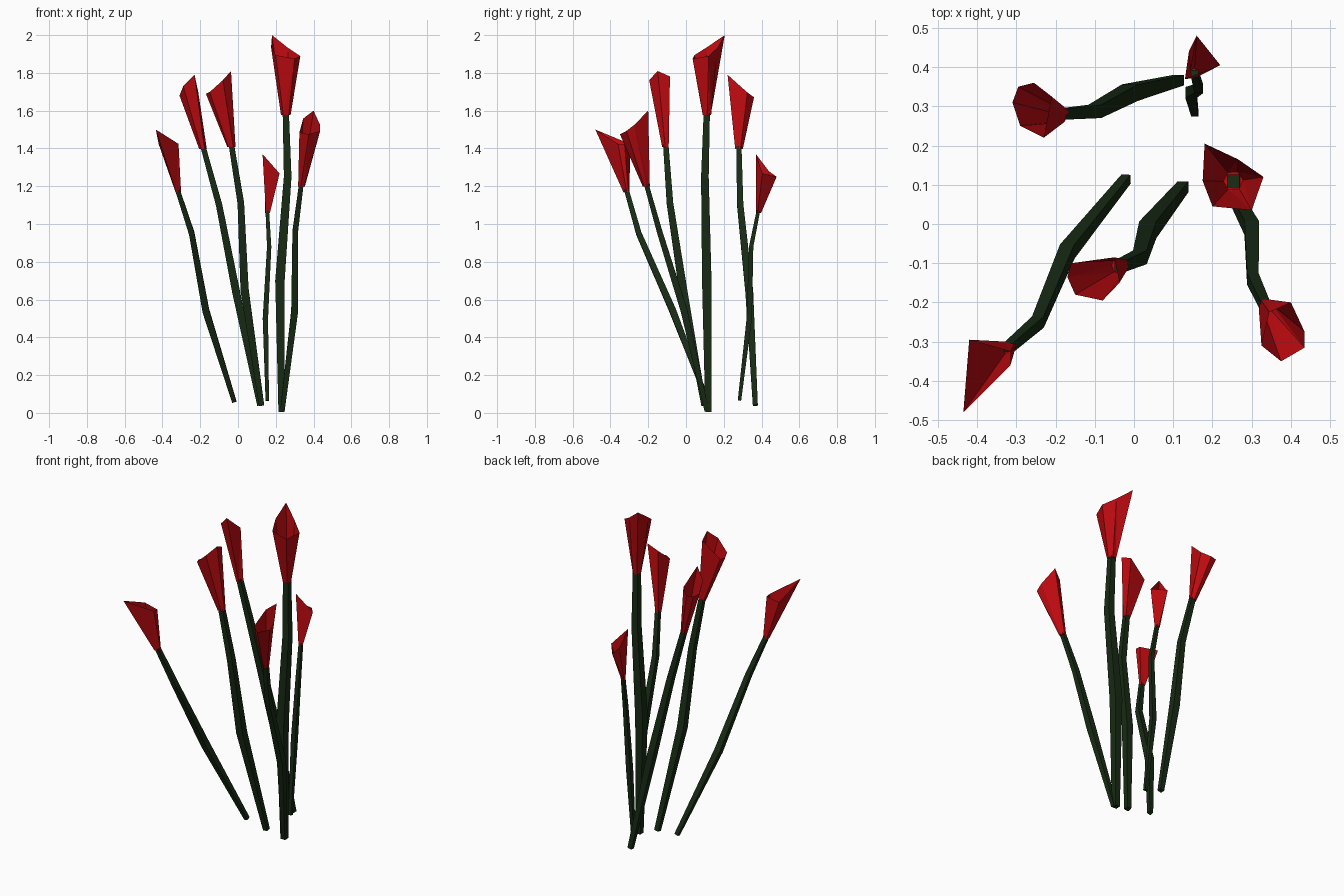
import bpy, bmesh
from math import cos, sin, tau
from mathutils import Vector

if "Cube" in bpy.data.objects:
    bpy.data.objects.remove(bpy.data.objects["Cube"])


def material(name, rgb):
    m = bpy.data.materials.new(name)
    m.diffuse_color = (*rgb, 1)
    m.use_nodes = True
    m.node_tree.nodes["Principled BSDF"].inputs["Base Color"].default_value = m.diffuse_color
    return m


GREEN = material("stem_green", (0.009, 0.024, 0.007))
RED = material("petal_red", (0.5, 0.003, 0.005))
SIDES = 4
TAPER = (0.75, 1.18, 0.95, 0.78)


def loft(name, rings, mat, close_top):
    """Skin a series of equal-sized rings; the bottom is always closed."""
    bm = bmesh.new()
    rows = [[bm.verts.new(p) for p in ring] for ring in rings]
    n = len(rows[0])
    for a, b in zip(rows, rows[1:]):
        for i in range(n):
            j = (i + 1) % n
            bm.faces.new((a[i], a[j], b[j], b[i]))
    bm.faces.new(rows[0][::-1])
    if close_top:
        bm.faces.new(rows[-1])
    else:
        bmesh.ops.triangulate(bm, faces=bm.faces)
    me = bpy.data.meshes.new(name)
    bm.to_mesh(me)
    bm.free()
    me.materials.append(mat)
    bpy.context.collection.objects.link(bpy.data.objects.new(name, me))


def flower(label, radius, path, rim, z_low, z_tip):
    """path: stem points, bottom up. rim: counterclockwise (x, y), pointed tip first."""
    # bent, tapered square stem
    pts = [Vector(p) for p in path]
    rings = []
    for i, p in enumerate(pts):
        along = pts[min(i + 1, len(pts) - 1)] - pts[max(i - 1, 0)]
        turn = Vector((0, 0, 1)).rotation_difference(along)
        r = radius * TAPER[i]
        angles = [tau * (k + 0.5) / SIDES for k in range(SIDES)]
        rings.append([p + turn @ Vector((r * cos(a), r * sin(a), 0)) for a in angles])
    loft("stem_" + label, rings, GREEN, True)

    # open flower cup, its rim rising to one tip
    xy = [Vector((x, y, 0)) for x, y in rim]
    mid = sum(xy, Vector()) / len(xy)
    up = (xy[0] - mid).normalized()
    reach = [(p - mid).dot(up) for p in xy]
    lo, hi = min(reach), max(reach)
    top = []
    for p, q in zip(xy, reach):
        t = max(0.0, (q - lo) / (hi - lo)) ** 1.6
        top.append(Vector((p.x, p.y, z_low + (z_tip - z_low) * t)))
    foot = pts[-1] - Vector((0, 0, 0.012))
    base = [foot + (p - mid).normalized() * radius * 0.85 for p in xy]
    loft("petals_" + label, [base, top], RED, False)


flower("front_left", 0.022,
       [(-0.02, 0.115, 0.06), (-0.17, -0.07, 0.54), (-0.245, -0.25, 0.95), (-0.32, -0.315, 1.18)],
       [(-0.435, -0.48), (-0.315, -0.36), (-0.315, -0.325), (-0.42, -0.295)],
       1.42, 1.50)
flower("back_left", 0.025,
       [(0.115, 0.367, 0.04), (-0.01, 0.335, 0.64), (-0.1, 0.287, 1.1), (-0.185, 0.28, 1.41)],
       [(-0.23, 0.22), (-0.21, 0.325), (-0.255, 0.36), (-0.295, 0.35), (-0.31, 0.31), (-0.29, 0.25)],
       1.67, 1.79)
flower("middle_left", 0.026,
       [(0.125, 0.095, 0.04), (0.035, -0.015, 0.65), (0.015, -0.085, 1.11), (-0.035, -0.107, 1.42)],
       [(-0.037, -0.15), (-0.05, -0.085), (-0.16, -0.1), (-0.17, -0.135),
        (-0.15, -0.18), (-0.08, -0.195)],
       1.69, 1.81)
flower("tall", 0.03,
       [(0.23, 0.118, 0.005), (0.222, 0.11, 0.7), (0.263, 0.1, 1.25), (0.253, 0.11, 1.59)],
       [(0.18, 0.205), (0.175, 0.11), (0.2, 0.045), (0.3, 0.035), (0.33, 0.12), (0.265, 0.165)],
       1.875, 2.0)
flower("front_right", 0.022,
       [(0.235, 0.11, 0.01), (0.3, -0.01, 0.54), (0.303, -0.14, 0.96), (0.335, -0.21, 1.21)],
       [(0.4, -0.2), (0.345, -0.225), (0.325, -0.31), (0.375, -0.35), (0.435, -0.315), (0.435, -0.275)],
       1.475, 1.60)
flower("small_back", 0.017,
       [(0.155, 0.283, 0.065), (0.145, 0.335, 0.5), (0.165, 0.345, 0.88), (0.155, 0.383, 1.07)],
       [(0.13, 0.37), (0.22, 0.405), (0.16, 0.48), (0.14, 0.44)],
       1.25, 1.37)
